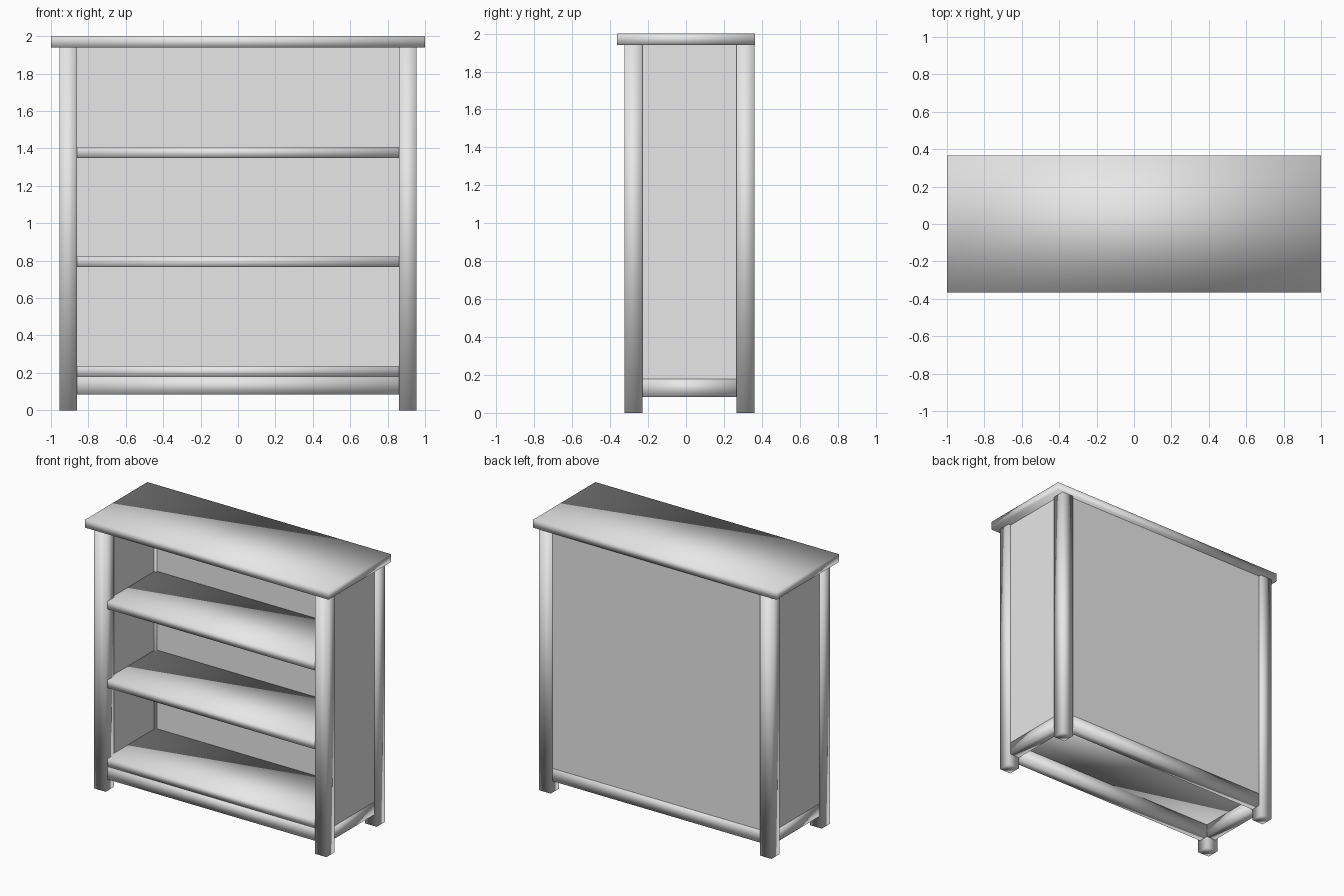
import bpy
import bmesh

cube = bpy.data.objects.get("Cube")
if cube:
    bpy.data.objects.remove(cube, do_unlink=True)

GREY = (0.8, 0.8, 0.8, 1.0)
grey = bpy.data.materials.new("plain_grey")
grey.use_nodes = True
grey.diffuse_color = GREY
for node in grey.node_tree.nodes:
    if node.type == "BSDF_PRINCIPLED":
        node.inputs["Base Color"].default_value = GREY


def box(name, x, y, z, smooth=True):
    """Box from (min, max) ranges on each axis."""
    bm = bmesh.new()
    bmesh.ops.create_cube(bm, size=1)
    for v in bm.verts:
        v.co = [r[0] if c < 0 else r[1] for c, r in zip(v.co, (x, y, z))]
    for f in bm.faces:
        f.smooth = smooth
    mesh = bpy.data.meshes.new(name)
    bm.to_mesh(mesh)
    bm.free()
    mesh.materials.append(grey)
    obj = bpy.data.objects.new(name, mesh)
    bpy.context.collection.objects.link(obj)
    return obj


def mirrored(r, side):
    return r if side > 0 else (-r[1], -r[0])


# Main dimensions
LEG_X = (0.86, 0.955)
FRONT_Y = (-0.325, -0.23)
BACK_Y = (0.265, 0.36)
TOP_Z, RAIL_Z = 1.94, (0.085, 0.18)
INSET = 0.02
PANEL = 0.06

# Table top
box("top_board", (-1, 1), (-0.365, 0.365), (TOP_Z, 2))

# Legs, side panels and side rails
outer = LEG_X[1] - INSET
for side, label in ((1, "left"), (-1, "right")):
    for end, y in (("front", FRONT_Y), ("back", BACK_Y)):
        box(f"{end}_{label}_leg", mirrored(LEG_X, side), y, (0, TOP_Z))
    between = (FRONT_Y[1], BACK_Y[0])
    box(f"{label}_panel", mirrored((outer - PANEL, outer), side), between,
        (RAIL_Z[1], TOP_Z), smooth=False)
    box(f"{label}_rail", mirrored((LEG_X[0], outer), side), between, RAIL_Z)

# Back panel and the front and back rails
span = (-LEG_X[0], LEG_X[0])
back = BACK_Y[1] - INSET
box("back_panel", span, (back - PANEL, back), (RAIL_Z[1], TOP_Z), smooth=False)
box("front_rail", span, (FRONT_Y[0] + INSET, FRONT_Y[1]), RAIL_Z)
box("back_rail", span, (BACK_Y[0], back), RAIL_Z)

# Shelves
inner = outer - PANEL
for i, z in enumerate((0.18, 0.765, 1.35)):
    box(f"shelf_{i + 1}", (-inner, inner),
        (FRONT_Y[0] + INSET, back - PANEL), (z, z + 0.057))
